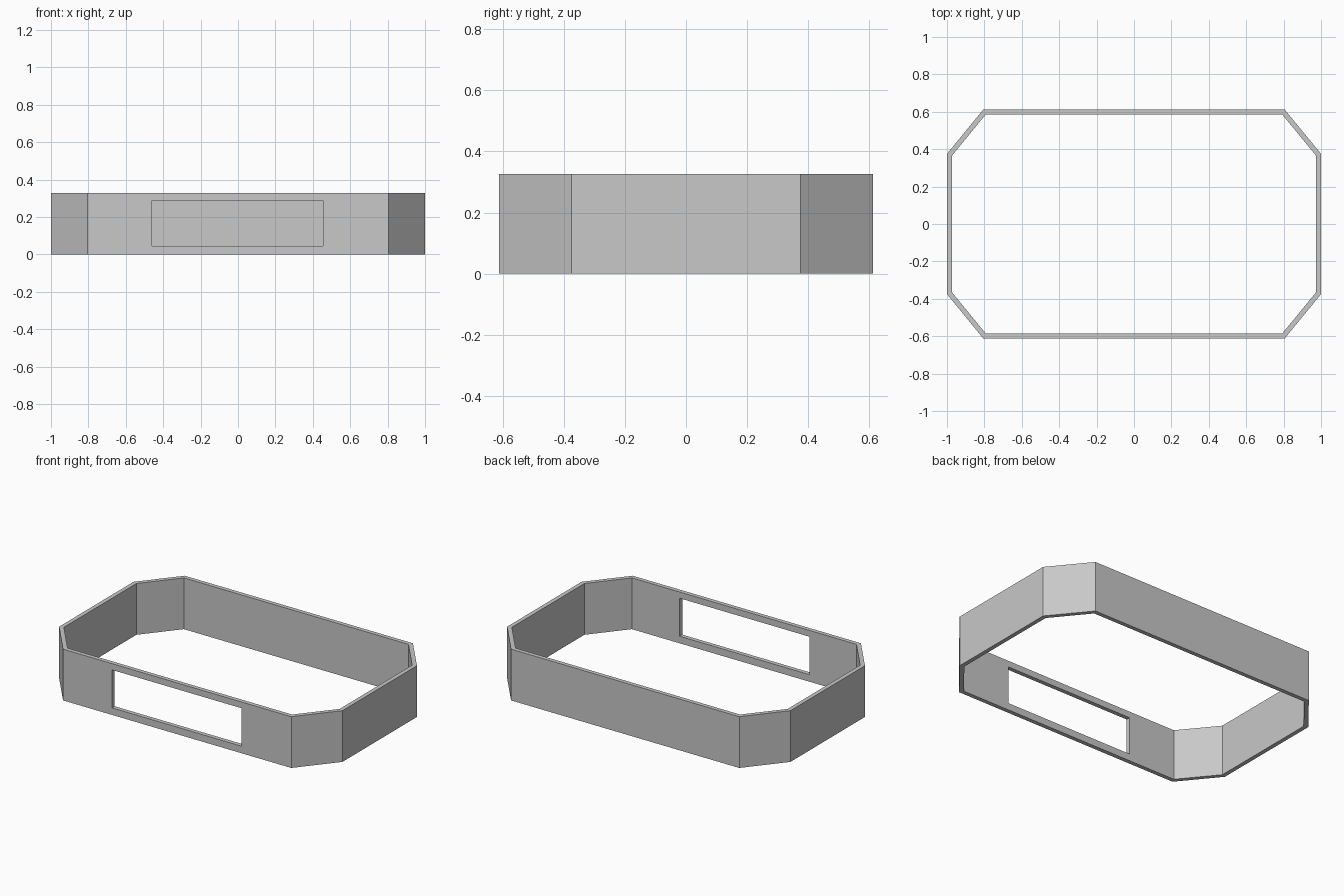
import bpy
import bmesh
from mathutils import Vector

cube = bpy.data.objects.get("Cube")
if cube:
    bpy.data.objects.remove(cube, do_unlink=True)

HALF_X, HALF_Y, HEIGHT, WALL = 1.0, 0.613, 0.327, 0.027
CORNER_X, CORNER_Y = 0.805, 0.375

grey = bpy.data.materials.new("light grey")
grey.use_nodes = True
colour = (0.58, 0.58, 0.58, 1)
grey.diffuse_color = colour
grey.node_tree.nodes["Principled BSDF"].inputs["Base Color"].default_value = colour


def make_object(name, bm):
    bmesh.ops.recalc_face_normals(bm, faces=bm.faces)
    mesh = bpy.data.meshes.new(name)
    bm.to_mesh(mesh)
    bm.free()
    mesh.materials.append(grey)
    obj = bpy.data.objects.new(name, mesh)
    bpy.context.collection.objects.link(obj)
    return obj


def octagon(half_x, half_y, corner_x, corner_y):
    quarter = [(half_x, corner_y), (corner_x, half_y)]
    upper = quarter + [(-x, y) for x, y in reversed(quarter)]
    return upper + [(-x, -y) for x, y in upper]


# Inner outline: the chamfer moved inward by the wall thickness
normal = Vector((HALF_Y - CORNER_Y, HALF_X - CORNER_X)).normalized()
reach = normal.dot(Vector((CORNER_X, HALF_Y))) - WALL
inner_x, inner_y = HALF_X - WALL, HALF_Y - WALL
outer = octagon(HALF_X, HALF_Y, CORNER_X, CORNER_Y)
inner = octagon(inner_x, inner_y,
                (reach - normal.y * inner_y) / normal.x,
                (reach - normal.x * inner_x) / normal.y)

# Open eight-sided wall with a rectangular section
bm = bmesh.new()
loops = [[bm.verts.new((x, y, z)) for x, y in outline]
         for outline, z in ((outer, 0), (outer, HEIGHT), (inner, HEIGHT), (inner, 0))]
for k, loop in enumerate(loops):
    following = loops[(k + 1) % len(loops)]
    for i in range(len(loop)):
        j = (i + 1) % len(loop)
        bm.faces.new((loop[i], loop[j], following[j], following[i]))
frame = make_object("frame_wall", bm)

# Window cut through the front wall
bm = bmesh.new()
bmesh.ops.create_cube(bm, size=1)
bmesh.ops.scale(bm, vec=(0.915, 0.2, 0.242), verts=bm.verts)
bmesh.ops.translate(bm, vec=(-0.002, -HALF_Y, 0.166), verts=bm.verts)
cutter = make_object("window_cutter", bm)
cutter.hide_render = True

cut = frame.modifiers.new("window", "BOOLEAN")
cut.operation = "DIFFERENCE"
cut.solver = "EXACT"
cut.object = cutter
bpy.context.view_layer.objects.active = frame
frame.select_set(True)
bpy.ops.object.modifier_apply(modifier=cut.name)
bpy.data.objects.remove(cutter, do_unlink=True)
